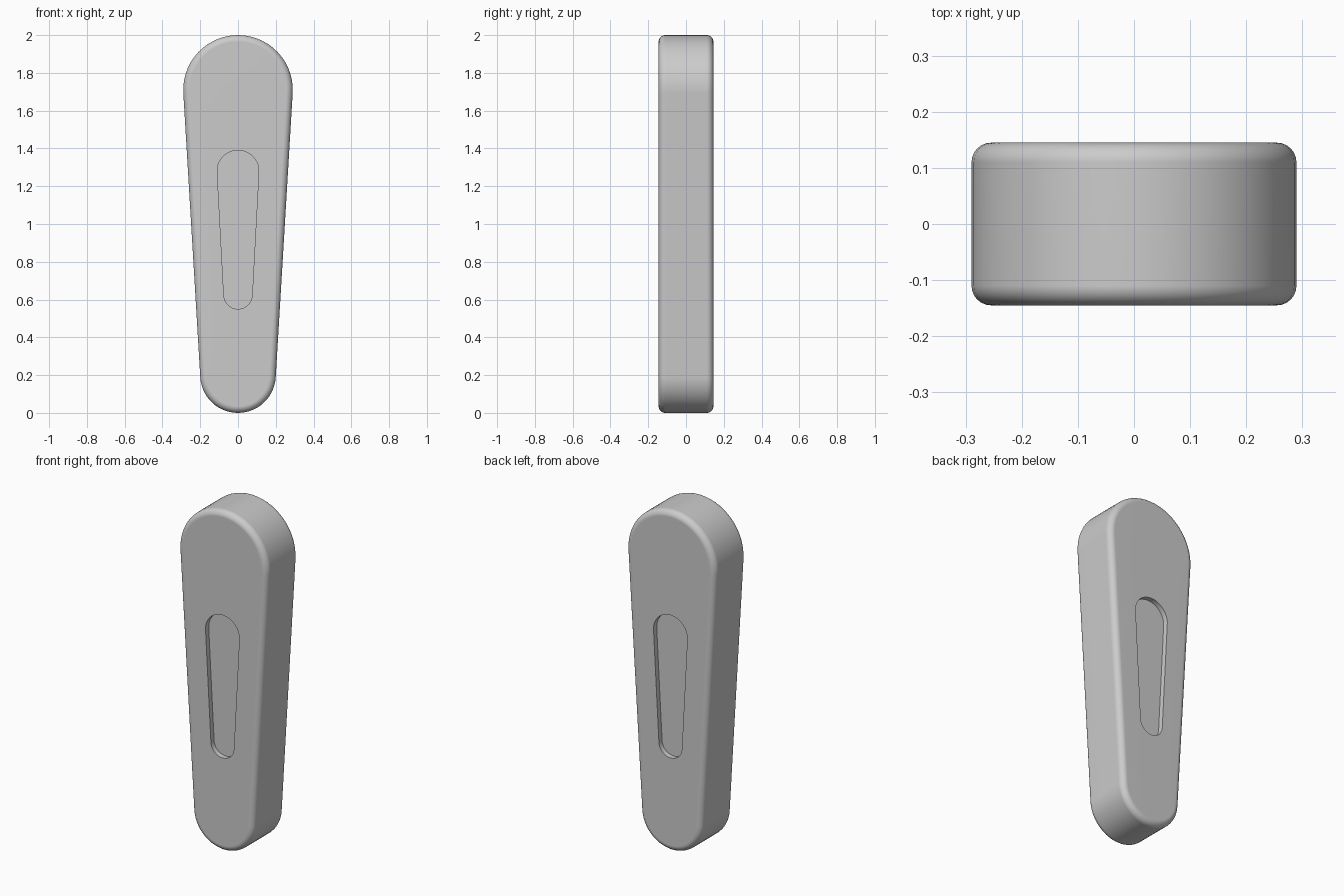
import bpy
import bmesh
from math import pi, sin, cos, asin

cube = bpy.data.objects.get("Cube")
if cube:
    bpy.data.objects.remove(cube, do_unlink=True)

STEPS = 28          # segments in each rounded end
HALF = 0.145        # half thickness
ROUND = 0.035       # edge rounding radius
ROUND_STEPS = 6
RECESS = 0.03       # depth of the slot on each face


def tapered_outline(z_low, r_low, z_high, r_high):
    """Outline of two circles joined by their common tangents, as (x, z)."""
    tilt = asin((r_high - r_low) / (z_high - z_low))
    points = []
    for i in range(STEPS + 1):
        a = -tilt + (pi + 2 * tilt) * i / STEPS
        points.append((r_high * cos(a), z_high + r_high * sin(a)))
    for i in range(STEPS + 1):
        a = pi + tilt + (pi - 2 * tilt) * i / STEPS
        points.append((r_low * cos(a), z_low + r_low * sin(a)))
    return points


def body_outline(inset):
    return tapered_outline(0.2, 0.2 - inset, 1.71, 0.29 - inset)


slot = tapered_outline(0.625, 0.075, 1.28, 0.11)

# Front half of the section: slot floor, slot rim, then the rounded edge
half = [(slot, -HALF + RECESS), (slot, -HALF)]
for i in range(ROUND_STEPS + 1):
    a = pi / 2 * i / ROUND_STEPS
    half.append((body_outline(ROUND * (1 - sin(a))), -HALF + ROUND * (1 - cos(a))))
# Mirror it for the back half
sections = half + [(outline, -y) for outline, y in reversed(half)]

# Skin the sections and close both slot floors
bm = bmesh.new()
rings = [[bm.verts.new((x, y, z)) for x, z in outline] for outline, y in sections]
for ring, following in zip(rings, rings[1:]):
    n = len(ring)
    for i in range(n):
        j = (i + 1) % n
        bm.faces.new((ring[i], ring[j], following[j], following[i]))
bm.faces.new(rings[0])
bm.faces.new(rings[-1])
bmesh.ops.recalc_face_normals(bm, faces=bm.faces)
mesh = bpy.data.meshes.new("tapered_body")
bm.to_mesh(mesh)
bm.free()

# Single grey colour
grey = bpy.data.materials.new("plain_grey")
grey.use_nodes = True
colour = (0.6, 0.6, 0.6, 1)
grey.diffuse_color = colour
grey.node_tree.nodes["Principled BSDF"].inputs["Base Color"].default_value = colour
mesh.materials.append(grey)

body = bpy.data.objects.new("tapered_body", mesh)
bpy.context.collection.objects.link(body)
bpy.ops.object.select_all(action='DESELECT')
body.select_set(True)
bpy.context.view_layer.objects.active = body
bpy.ops.object.shade_smooth_by_angle(angle=pi / 6)

# Keep the broad faces flat beside the rounded edge
weighted = body.modifiers.new("flat_faces", 'WEIGHTED_NORMAL')
weighted.keep_sharp = True
